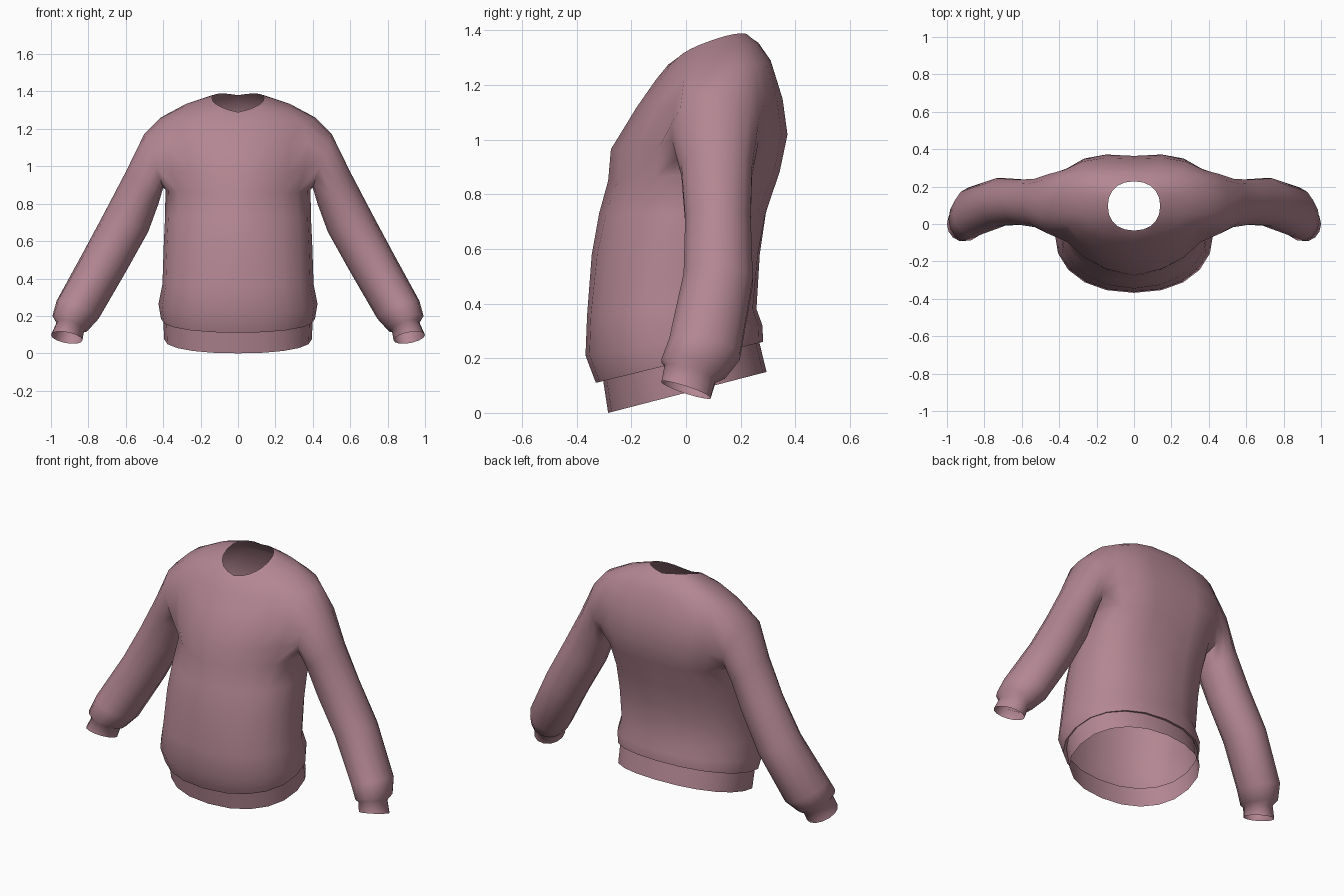
import bpy, bmesh
from math import sin, cos, pi

if "Cube" in bpy.data.objects:
    bpy.data.objects.remove(bpy.data.objects["Cube"])

HALF = 5          # columns on each side of the side seam (20-sided torso)
ARM = 2           # armhole reaches this many columns either way
POW = 0.9         # slightly boxy ellipse

# torso rings: front y, front z, back y, back z, half width, side y shift, side lift
TORSO = [
    (-0.285, 0.00, 0.295, 0.15, 0.395, 0, 0),        # hem band bottom
    (-0.305, 0.13, 0.268, 0.26, 0.400, 0, 0),        # hem band top
    (-0.330, 0.11, 0.282, 0.26, 0.412, 0, 0),        # body lower edge
    (-0.368, 0.21, 0.280, 0.32, 0.425, 0, 0),
    (-0.362, 0.36, 0.258, 0.38, 0.404, 0, 0),
    (-0.345, 0.58, 0.270, 0.58, 0.397, 0.02, 0),
    (-0.318, 0.73, 0.292, 0.73, 0.390, 0.04, 0),
    (-0.285, 0.85, 0.335, 0.88, 0.388, 0.07, 0.01),  # armpit
    (-0.275, 0.965, 0.364, 1.02, 0.430, 0.07, 0),
    (-0.180, 1.12, 0.350, 1.15, 0.450, 0.05, 0),
    (-0.110, 1.22, 0.310, 1.29, 0.420, 0.03, 0),     # shoulder
    (-0.065, 1.275, 0.265, 1.355, 0.290, 0.01, 0.005),
    (-0.035, 1.29, 0.228, 1.38, 0.140, 0, 0.03),     # neckline
]
PIT, SHOULDER = 7, 10

# sleeve rings: outer x, outer z, inner x, inner z, front y, back y, back drop
SLEEVE = [
    (0.500, 1.175, 0.400, 0.885, -0.055, 0.270, 0),
    (0.600, 0.970, 0.425, 0.800, -0.020, 0.245, 0),
    (0.710, 0.760, 0.480, 0.650, -0.006, 0.240, 0),
    (0.825, 0.545, 0.600, 0.435, -0.012, 0.248, 0.01),
    (0.970, 0.280, 0.745, 0.185, -0.065, 0.200, 0.03),
    (0.992, 0.200, 0.800, 0.125, -0.092, 0.145, 0.03),
    (0.970, 0.165, 0.822, 0.122, -0.080, 0.110, 0.03),  # cuff
    (1.000, 0.098, 0.832, 0.070, -0.092, 0.092, 0.03),
]

bm = bmesh.new()


def torso_ring(fy, fz, by, bz, w, shift, lift):
    ring = {}
    for k in range(-HALF, HALF + 1):
        a = k / HALF * pi / 2
        c = max(cos(a), 0.0) if abs(k) < HALF else 0.0
        s = sin(a)
        s = (abs(s) ** POW) * (1 if s > 0 else -1)
        ring[k] = bm.verts.new((w * c ** POW,
                                (fy + by) / 2 + (by - fy) / 2 * s + shift * c,
                                (fz + bz) / 2 + (bz - fz) / 2 * s + lift * c))
    return ring


def sleeve_ring(ox, oz, ix, iz, fy, by, drop, n):
    verts = []
    for k in range(n):
        c, s = cos(2 * pi * k / n), sin(2 * pi * k / n)
        verts.append(bm.verts.new(((ox + ix) / 2 + (ix - ox) / 2 * c,
                                   (fy + by) / 2 - (by - fy) / 2 * s,
                                   (oz + iz) / 2 + (iz - oz) / 2 * c + drop * s)))
    return verts


# torso half, leaving the armhole open
rings = [torso_ring(*r) for r in TORSO]
for i in range(len(rings) - 1):
    for k in range(-HALF, HALF):
        if PIT <= i < SHOULDER and -ARM <= k < ARM:
            continue
        a, b = rings[i], rings[i + 1]
        bm.faces.new((a[k], a[k + 1], b[k + 1], b[k]))

# armhole loop: along the armpit to the front, up, over the shoulder, down the back
loop = [rings[PIT][k] for k in range(0, -ARM - 1, -1)]
loop += [rings[i][-ARM] for i in range(PIT + 1, SHOULDER)]
loop += [rings[SHOULDER][k] for k in range(-ARM, ARM + 1)]
loop += [rings[i][ARM] for i in range(SHOULDER - 1, PIT, -1)]
loop += [rings[PIT][k] for k in range(ARM, 0, -1)]

# sleeve and cuff grown from the armhole
n = len(loop)
for r in SLEEVE:
    ring = sleeve_ring(*r, n)
    for k in range(n):
        j = (k + 1) % n
        bm.faces.new((loop[k], loop[j], ring[j], ring[k]))
    loop = ring

bmesh.ops.delete(bm, geom=[v for v in bm.verts if not v.link_faces], context='VERTS')
bmesh.ops.recalc_face_normals(bm, faces=bm.faces)
# make sure the outside faces outwards
bm.faces.ensure_lookup_table()
hem = bm.faces[HALF]
if hem.normal.x < 0:
    bmesh.ops.reverse_faces(bm, faces=bm.faces)

mesh = bpy.data.meshes.new("sweater")
bm.to_mesh(mesh)
bm.free()
sweater = bpy.data.objects.new("sweater", mesh)
bpy.context.collection.objects.link(sweater)

# other half
bpy.context.view_layer.objects.active = sweater
sweater.select_set(True)
mirror = sweater.modifiers.new("mirror", 'MIRROR')
mirror.merge_threshold = 0.001
bpy.ops.object.modifier_apply(modifier=mirror.name)
bpy.ops.object.shade_smooth_by_angle(angle=1.1)

wool = bpy.data.materials.new("pink_wool")
wool.diffuse_color = (0.45, 0.24, 0.29, 1)
wool.use_nodes = True
wool.node_tree.nodes["Principled BSDF"].inputs["Base Color"].default_value = wool.diffuse_color
mesh.materials.append(wool)
